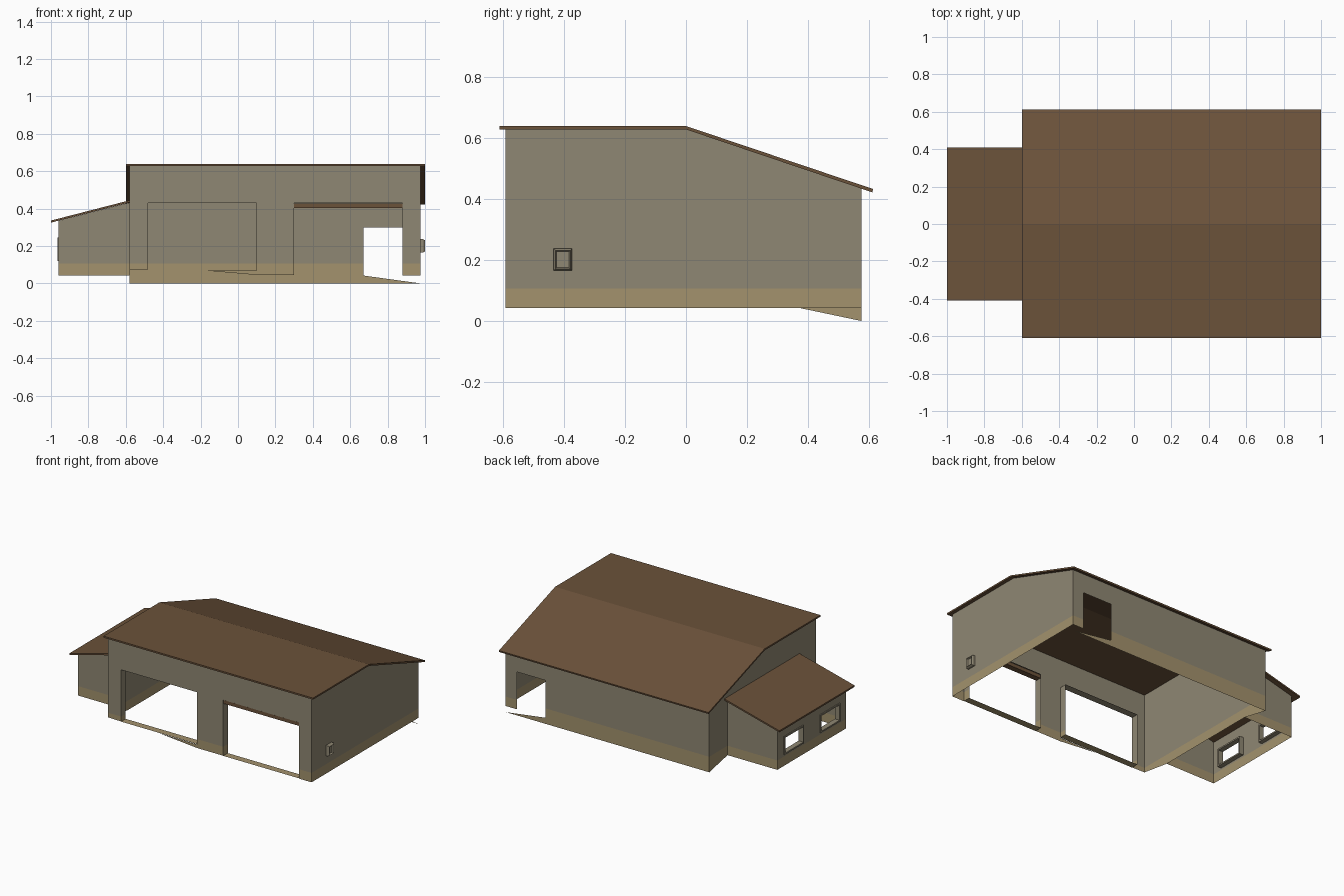
import bpy, bmesh
from mathutils import Vector

if "Cube" in bpy.data.objects:
    bpy.data.objects.remove(bpy.data.objects["Cube"])


def material(name, rgb):
    m = bpy.data.materials.new(name)
    lin = [((c / 255 + 0.055) / 1.055) ** 2.4 for c in rgb]
    m.diffuse_color = (*lin, 1)
    m.use_nodes = True
    m.node_tree.nodes["Principled BSDF"].inputs["Base Color"].default_value = m.diffuse_color
    return m


WALL = material("grey plaster", (143, 135, 115))
BASE = material("sandy base", (163, 146, 109))
ROOF = material("brown roof", (107, 82, 58))
BAND = 0.107          # height where the sandy base stops


def finish(name, bm, mats):
    me = bpy.data.meshes.new(name)
    bm.to_mesh(me)
    bm.free()
    for m in mats:
        me.materials.append(m)
    ob = bpy.data.objects.new(name, me)
    bpy.context.collection.objects.link(ob)
    return ob


def banded(name, polys):
    """Flat wall polygons (points, outward direction), split into base and plaster."""
    bm = bmesh.new()
    for pts, out in polys:
        f = bm.faces.new([bm.verts.new(p) for p in pts])
        f.normal_update()
        if f.normal.dot(Vector(out)) < 0:
            f.normal_flip()
    bmesh.ops.triangulate(bm, faces=bm.faces[:], ngon_method='EAR_CLIP')
    geom = bm.verts[:] + bm.edges[:] + bm.faces[:]
    bmesh.ops.bisect_plane(bm, geom=geom, plane_co=(0, 0, BAND), plane_no=(0, 0, 1))
    for f in bm.faces:
        f.material_index = 1 if f.calc_center_median().z < BAND else 0
    return finish(name, bm, [WALL, BASE])


def prism(name, pts, offset, mat):
    bm = bmesh.new()
    f = bm.faces.new([bm.verts.new(p) for p in pts])
    r = bmesh.ops.extrude_face_region(bm, geom=[f])
    vs = [v for v in r["geom"] if isinstance(v, bmesh.types.BMVert)]
    bmesh.ops.translate(bm, verts=vs, vec=offset)
    if not any(g == f for g in bm.faces):
        bm.faces.new([v for v in bm.verts if v not in vs])
    bmesh.ops.recalc_face_normals(bm, faces=bm.faces[:])
    return finish(name, bm, [mat])


def box(name, lo, hi, mat):
    (x0, y0, z0), (x1, y1, z1) = lo, hi
    pts = [(x0, y0, z0), (x1, y0, z0), (x1, y1, z0), (x0, y1, z0)]
    return prism(name, pts, (0, 0, z1 - z0), mat)


# Main hall walls
X0, X1, Y0, Y1 = -0.58, 0.975, -0.59, 0.575
TOP, LOW = 0.63, 0.434
front = [(X0, .075), (-.48, .073), (-.48, .43), (.10, .43), (.10, .07), (-.19, .07),
         (.10, .045), (.30, .045), (.30, .43), (.88, .43), (.88, .042),
         (X1, .042), (X1, TOP), (X0, TOP)]
back = [(X0, 0), (X1, 0), (.67, .042), (.67, .30), (.89, .30), (.89, .042),
        (X1, .042), (X1, LOW), (X0, LOW)]
right = [(Y0, .042), (Y1, .042), (Y1, LOW), (0, TOP), (Y0, TOP)]
left = [(Y0, .075), (-.375, .042), (.375, .042), (Y1, 0), (Y1, LOW), (0, TOP), (Y0, TOP)]
walls = [([(x, Y0, z) for x, z in front], (0, -1, 0)),
         ([(x, Y1, z) for x, z in back], (0, 1, 0)),
         ([(X1, y, z) for y, z in right], (1, 0, 0)),
         ([(X0, y, z) for y, z in left], (-1, 0, 0))]
# Door reveals: jambs, lintel and sill
D = Y0 + 0.05
for a, b, z in ((-.48, .10, .072), (.30, .88, .044)):
    for x, n in ((a, 1), (b, -1)):
        walls.append(([(x, Y0, z), (x, D, z), (x, D, .43), (x, Y0, .43)], (n, 0, 0)))
    for h, n in ((.43, -1), (z, 1)):
        walls.append(([(a, Y0, h), (b, Y0, h), (b, D, h), (a, D, h)], (0, 0, n)))
banded("main_walls", walls)

# Annex walls, the outer one with two window holes
AX, AY = -0.96, 0.375
polys = []
for s in (-1, 1):
    polys.append(([(AX, s * AY, .042), (X0, s * AY, .042), (X0, s * AY, .432),
                   (AX, s * AY, .335)], (0, s, 0)))
ys = (-AY, -.295, -.10, .10, .295, AY)
zs = (.042, .13, .235, .335)
for i in range(5):
    for j in range(3):
        if j == 1 and i in (1, 3):
            continue
        a, b, c, d = ys[i], ys[i + 1], zs[j], zs[j + 1]
        polys.append(([(AX, a, c), (AX, b, c), (AX, b, d), (AX, a, d)], (-1, 0, 0)))
banded("annex_walls", polys)

# Annex window frames
for n, s in (("back", 1), ("front", -1)):
    a, b = sorted((s * .10, s * .295))
    c, d, t = .13, .235, .01
    for part, lo, hi in (("sill", (a - t, c - t), (b + t, c)), ("head", (a - t, d), (b + t, d + t)),
                         ("jamb_a", (a - t, c), (a, d)), ("jamb_b", (b, c), (b + t, d))):
        box(f"{n}_window_{part}", (AX - .006, *lo), (AX + .03, *hi), WALL)

# Main roof: level front half, sloping back half
T = 0.011
prof = [(-.61, .627), (0, .627), (.61, .421), (.612, .421 + T), (0, .627 + T), (-.61, .627 + T)]
prism("main_roof", [(-.6, y, z) for y, z in prof], (1.6, 0, 0), ROOF)

# Lean-to roof over the annex
prof = [(-1, .325), (X0, .433), (X0, .433 + T), (-1, .325 + T)]
prism("annex_roof", [(x, -.41, z) for x, z in prof], (0, .82, 0), ROOF)

# Rolled-up shutter in the right doorway
box("rolled_shutter", (.30, Y0 + .005, .403), (.88, Y0 + .045, .427), ROOF)

# Wall vent on the right side: tapered box with a recessed panel
bm = bmesh.new()
f = bm.faces.new([bm.verts.new((X1, y, z)) for y, z in
                  ((-.433, .165), (-.373, .165), (-.373, .237), (-.433, .237))])
f.normal_update()
f = bmesh.ops.extrude_discrete_faces(bm, faces=[f])["faces"][0]
bmesh.ops.translate(bm, verts=f.verts[:], vec=(.013, 0, 0))
f.normal_update()
bmesh.ops.inset_region(bm, faces=[f], thickness=.008, depth=.011)
f.normal_update()
bmesh.ops.inset_region(bm, faces=[f], thickness=.006, depth=-.012)
finish("wall_vent", bm, [WALL])
